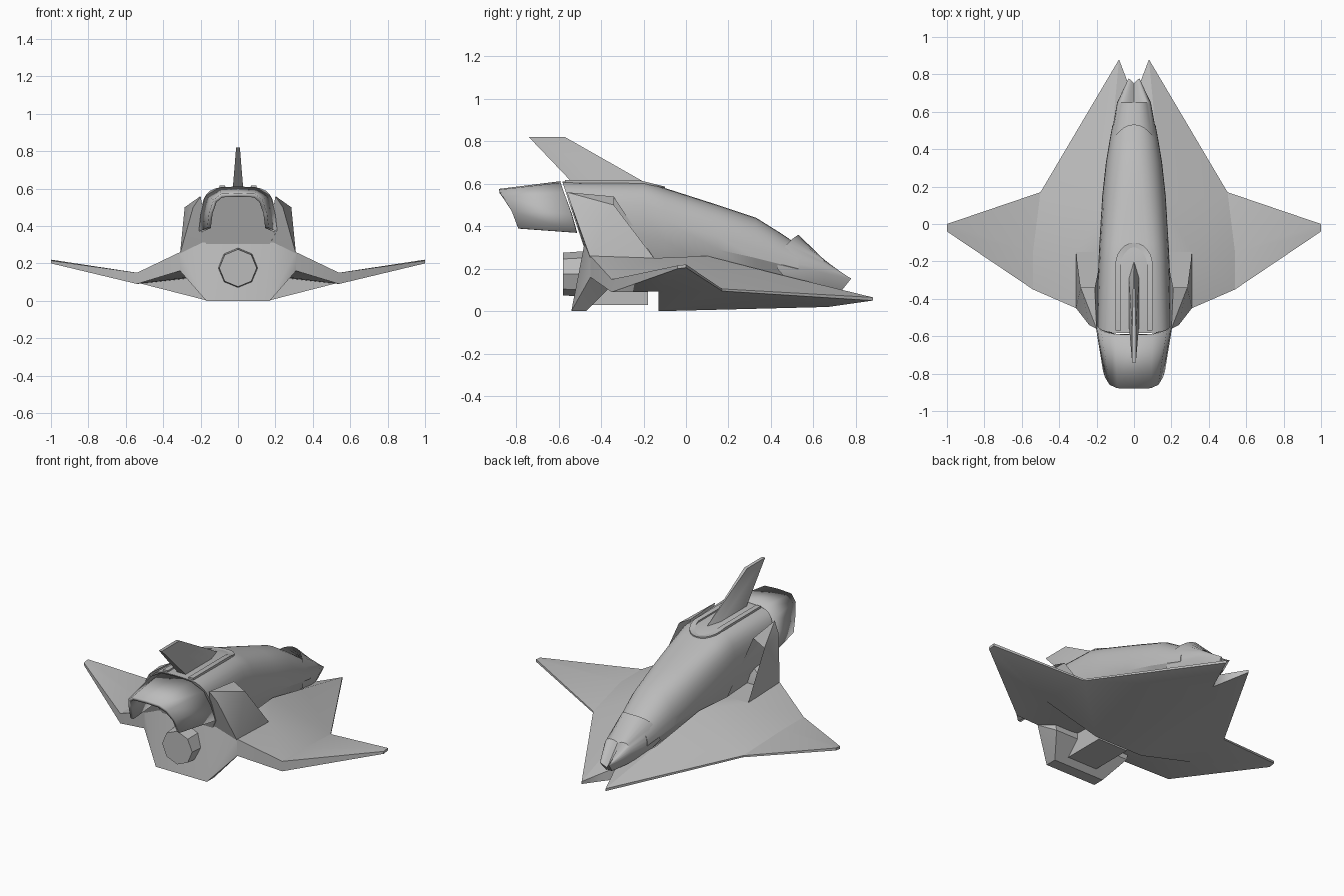
import bpy, bmesh, math
from mathutils import Matrix

cube = bpy.data.objects.get("Cube")
if cube:
    bpy.data.objects.remove(cube)

grey = bpy.data.materials.new("hull_grey")
grey.use_nodes = True
hull_colour = (0.5, 0.5, 0.5, 1)
grey.diffuse_color = hull_colour
grey.node_tree.nodes["Principled BSDF"].inputs["Base Color"].default_value = hull_colour
parts = []


def finish(name, bm, mirror=False, thickness=0):
    """Turn a bmesh into a named object with the hull material."""
    bmesh.ops.recalc_face_normals(bm, faces=bm.faces)
    mesh = bpy.data.meshes.new(name)
    bm.to_mesh(mesh)
    bm.free()
    mesh.materials.append(grey)
    obj = bpy.data.objects.new(name, mesh)
    bpy.context.collection.objects.link(obj)
    if mirror:
        obj.modifiers.new("mirror", "MIRROR")
    if thickness:
        solid = obj.modifiers.new("thickness", "SOLIDIFY")
        solid.thickness = thickness
        solid.offset = -1
    parts.append(obj)


def hull(name, points, both_sides=True, mirror=False, open_front=False):
    """Convex solid around a few corner points."""
    bm = bmesh.new()
    for x, y, z in points:
        bm.verts.new((x, y, z))
        if both_sides and x:
            bm.verts.new((-x, y, z))
    bmesh.ops.convex_hull(bm, input=bm.verts)
    if open_front:
        bm.normal_update()
        front = [f for f in bm.faces if f.normal.y > 0.3]
        bmesh.ops.delete(bm, geom=front, context="FACES")
    finish(name, bm, mirror)


def loft(name, rings, closed=True, cap_start=False, cap_end=False, thickness=0):
    """Skin a sequence of rings that have equal point counts."""
    bm = bmesh.new()
    rows = [[bm.verts.new(p) for p in ring] for ring in rings]
    count = len(rows[0])
    for a, b in zip(rows, rows[1:]):
        for i in range(count if closed else count - 1):
            j = (i + 1) % count
            bm.faces.new((a[i], a[j], b[j], b[i]))
    if cap_start:
        bm.faces.new(rows[0])
    if cap_end:
        bm.faces.new(rows[-1])
    finish(name, bm, thickness=thickness)


def symmetric(half):
    """Complete a half ring that ends on the centre line."""
    return half + [(-x, y, z) for x, y, z in reversed(half[:-1])]


def section(y, width, bottom, chine, top, power, slope=0, bow=0, groove=0):
    """Fuselage section: flat floor, chine and a rounded arch above it."""
    outline = [(width * 0.7, bottom)]
    steps = 8
    for i in range(steps + 1):
        angle = math.pi / 2 * i / steps
        x = width * math.cos(angle) ** power if i < steps else 0
        z = chine + (top - chine) * math.sin(angle) ** power
        outline.append((x, z - groove * (1 - x / width)))
    return symmetric([(x, y + slope * (z - chine) - bow * (x / width) ** 2, z)
                      for x, z in outline])


# Main fuselage with canopy line and slanted rear face
loft("fuselage", [
    section(.53, .115, .15, .2, .31, .9),
    section(.45, .13, .15, .22, .365, .9),
    section(.33, .15, .17, .25, .44, .85),
    section(.15, .17, .2, .29, .5, .75),
    section(-.1, .185, .2, .33, .58, .6),
    section(-.2, .19, .2, .35, .61, .55),
    section(-.5, .2, .25, .36, .61, .5, slope=-.33),
], cap_start=True, cap_end=True)

# Nose, grooved at the tip, with a bowed lip overhanging the canopy
loft("nose", [
    section(.775, .03, .1, .15, .16, .6, slope=.8, groove=.04),
    section(.65, .09, .12, .18, .265, .8, groove=.03),
    section(.53, .13, .14, .2, .36, .9, bow=.1),
], cap_start=True)

# Cranked delta wing and lower hull, one half mirrored
top = dict(
    tip=(.08, .88, .065), lead=(.5, .17, .105), end=(1, 0, .22),
    end_rear=(1, -.04, .215), trail=(.54, -.35, .15), rear=(.31, -.45, .26),
    shoulder=(.31, -.15, .25), panel=(.54, -.15, .15), inner=(.17, -.15, .25),
    root=(.16, .1, .26), neck=(.12, .45, .17), notch=(0, .67, .09))
under = dict(
    tip_u=(.08, .88, .05), lead_u=(.5, .17, .095), end_u=(1, 0, .205),
    end_rear_u=(1, -.04, .2), trail_u=(.54, -.35, .09), rear_u=(.31, -.45, .16),
    notch_u=(0, .67, .02), keel=(.16, -.13, 0), keel_mid=(0, -.13, 0),
    step=(.52, -.13, .092), step_mid=(0, -.13, .15), bay=(0, -.45, .16))
upper_faces = [
    "tip notch neck", "tip neck lead", "neck root lead", "lead root shoulder",
    "root inner shoulder", "lead shoulder panel", "lead end panel",
    "end end_rear panel", "panel end_rear trail", "shoulder panel trail",
    "shoulder trail rear"]
lower_faces = [
    "notch_u tip_u lead_u", "notch_u lead_u keel", "notch_u keel keel_mid",
    "lead_u step keel", "keel_mid keel step step_mid", "lead_u end_u step",
    "end_u end_rear_u step", "end_rear_u trail_u step", "step trail_u rear_u",
    "step rear_u bay step_mid"]
edge_path = ["notch", "tip", "lead", "end", "end_rear", "trail", "rear"]
edge_faces = [f"{a} {b} {b}_u {a}_u" for a, b in zip(edge_path, edge_path[1:])]
bm = bmesh.new()
corner = {key: bm.verts.new(p) for key, p in {**top, **under}.items()}
for face in upper_faces + lower_faces + edge_faces:
    bm.faces.new([corner[key] for key in face.split()])
finish("wing_hull", bm, mirror=True)

# Side intakes, open at the slanted front
hull("intake", [
    (.31, -.15, .25), (.31, -.45, .25), (.285, -.34, .5), (.24, -.54, .5),
    (.21, -.34, .54), (.2, -.56, .56), (.17, -.15, .25), (.15, -.46, .25),
], both_sides=False, mirror=True, open_front=True)

# Rear bulkhead sloping out to the keel
hull("rear_bulkhead", [
    (.17, -.54, 0), (.17, -.47, 0), (.31, -.45, .16), (.31, -.45, .26),
    (.19, -.47, .36), (.25, -.36, .11), (.28, -.36, .25), (.15, -.4, .36)])

# Belly box in the open bay
hull("belly_box", [(.1, y, z) for y in (-.45, -.18) for z in (.03, .17)])

# Octagonal engine nozzle
bm = bmesh.new()
bmesh.ops.create_cone(bm, cap_ends=True, segments=8, radius1=.115, radius2=.1,
                      depth=.2)
bmesh.ops.rotate(bm, verts=bm.verts, matrix=Matrix.Rotation(math.pi / 2, 3, "X"))
bmesh.ops.translate(bm, verts=bm.verts, vec=(0, -.48, .175))
finish("engine_nozzle", bm)

# Tail hood, an arched shell behind a narrow gap
loft("tail_hood", [
    symmetric([(.21, -.515, .37), (.2, -.54, .46), (.175, -.575, .56),
               (.1, -.59, .605), (0, -.592, .612)]),
    symmetric([(.165, -.79, .39), (.155, -.82, .47), (.13, -.86, .54),
               (.09, -.878, .572), (0, -.88, .576)]),
], closed=False, thickness=.02)

# Tail fin
hull("tail_fin", [
    (0, -.2, .61), (.028, -.28, .6), (.028, -.53, .6),
    (.01, -.57, .82), (.01, -.74, .82)])

# Raised rim around the fin base
path = [(1, -.57)]
for i in range(13):
    angle = math.pi * i / 12
    path.append((math.cos(angle), -.22 + .12 * math.sin(angle)))
path.append((-1, -.57))


def rim_ring(x, y):
    """Cross-section of the rim at one point of its path."""
    height = .617 - max(0, y + .22) * .25
    inside = y if y < -.22 else -.22 + (y + .22) * .75
    return [(x * .1, y, .57), (x * .1, y, height),
            (x * .07, inside, height), (x * .07, inside, .57)]


loft("fin_rim", [rim_ring(x, y) for x, y in path], cap_start=True, cap_end=True)

# Smooth curved skins while keeping hard edges
bpy.ops.object.select_all(action="DESELECT")
for obj in parts:
    obj.select_set(True)
bpy.context.view_layer.objects.active = parts[0]
bpy.ops.object.shade_smooth_by_angle()
